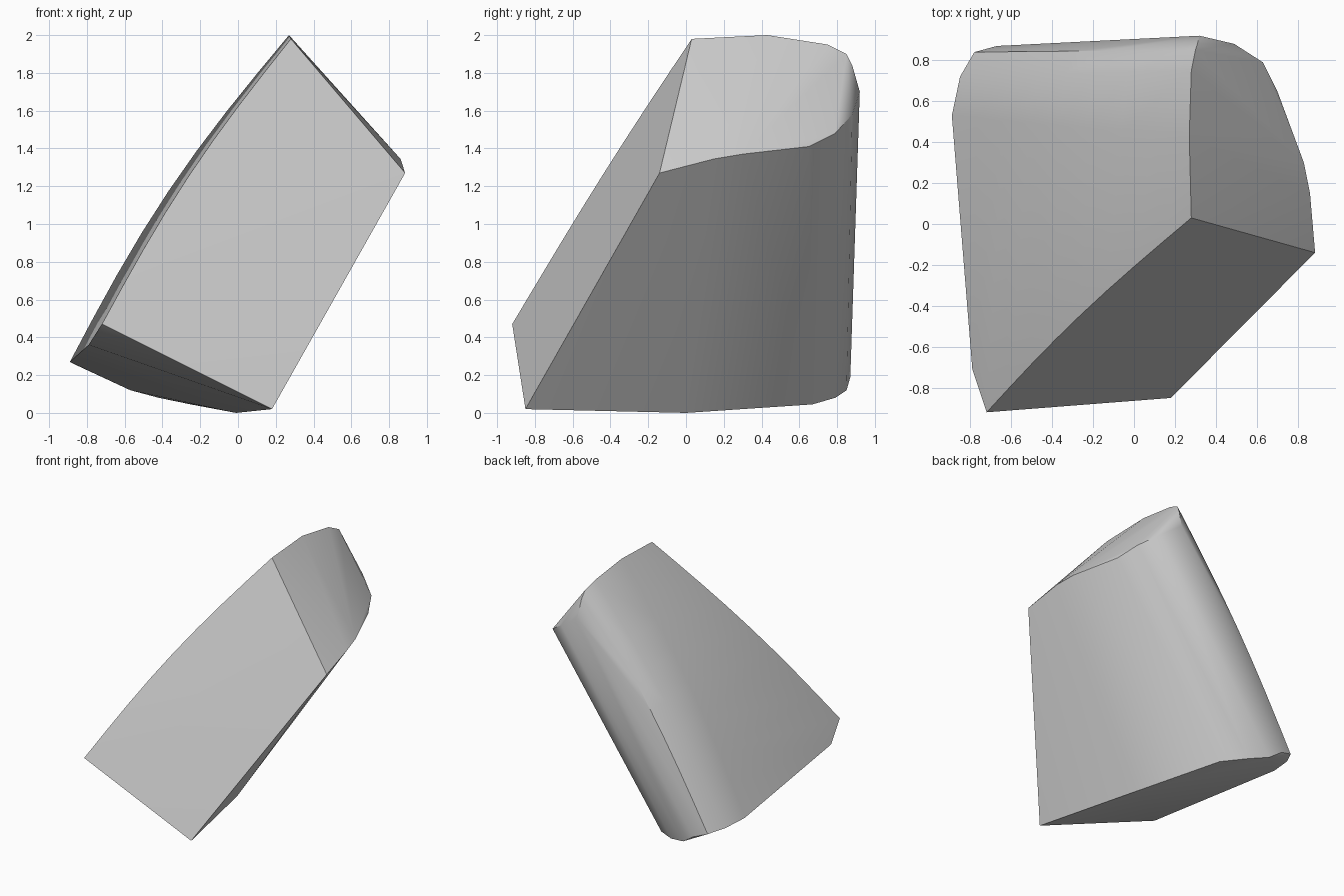
import bpy
import bmesh
import math
from mathutils import Vector

default_cube = bpy.data.objects.get("Cube")
if default_cube is not None:
    bpy.data.objects.remove(default_cube, do_unlink=True)


def make_material(name, colour):
    material = bpy.data.materials.new(name)
    material.use_nodes = True
    material.diffuse_color = colour
    shader = next(n for n in material.node_tree.nodes if n.type == 'BSDF_PRINCIPLED')
    shader.inputs["Base Color"].default_value = colour
    return material


def bowed_line(start, end, bow, steps=8):
    """Points along a line that bulges out towards the upper left."""
    start, end = Vector(start), Vector(end)
    outward = Vector((-0.83, 0, 0.56))
    points = []
    for step in range(steps + 1):
        t = step / steps
        points.append(start.lerp(end, t) + outward * bow * math.sin(math.pi * t))
    return points


# Outline of the upper end, from the front edge round the back to the right
upper_end = [
    (0.28, 0.03, 1.98), (0.27, 0.43, 2.0), (0.28, 0.75, 1.95),
    (0.30, 0.85, 1.90), (0.31, 0.88, 1.84), (0.32, 0.92, 1.70),
    (0.49, 0.88, 1.58), (0.63, 0.79, 1.48), (0.70, 0.65, 1.41),
    (0.83, 0.30, 1.37), (0.86, 0.15, 1.345), (0.885, -0.14, 1.27),
]

# Outline of the lower end, in the same order
lower_end = [
    (-0.72, -0.92, 0.47), (-0.79, -0.71, 0.36), (-0.89, 0.53, 0.27),
    (-0.85, 0.72, 0.25), (-0.78, 0.84, 0.23), (-0.67, 0.87, 0.19),
    (-0.57, 0.85, 0.12), (-0.42, 0.79, 0.08), (-0.25, 0.67, 0.045),
    (-0.01, 0, 0), (0.18, -0.85, 0.02),
]

# Bowed left side: front edge, middle and rounded back corner
side_points = bowed_line(lower_end[0], upper_end[0], 0.05)
side_points += bowed_line(lower_end[2], upper_end[1], 0.07)
side_points += bowed_line(lower_end[3], upper_end[2], 0.06)
side_points += bowed_line(lower_end[4], upper_end[3], 0.045)

# Solid wedge wrapped round the outlines
bm = bmesh.new()
for point in upper_end + lower_end + side_points:
    bm.verts.new(point)
bmesh.ops.remove_doubles(bm, verts=bm.verts, dist=0.001)
bmesh.ops.convex_hull(bm, input=bm.verts)
loose = [v for v in bm.verts if not v.link_faces]
bmesh.ops.delete(bm, geom=loose, context='VERTS')
bmesh.ops.recalc_face_normals(bm, faces=bm.faces)

mesh = bpy.data.meshes.new("wedge_chunk")
bm.to_mesh(mesh)
bm.free()
mesh.materials.append(make_material("plain grey", (0.6, 0.6, 0.6, 1)))
wedge = bpy.data.objects.new("wedge_chunk", mesh)
bpy.context.collection.objects.link(wedge)

# Soft curved sides with crisp end and front edges
bpy.ops.object.select_all(action='DESELECT')
wedge.select_set(True)
bpy.context.view_layer.objects.active = wedge
bpy.ops.object.shade_smooth_by_angle(angle=math.radians(30))
